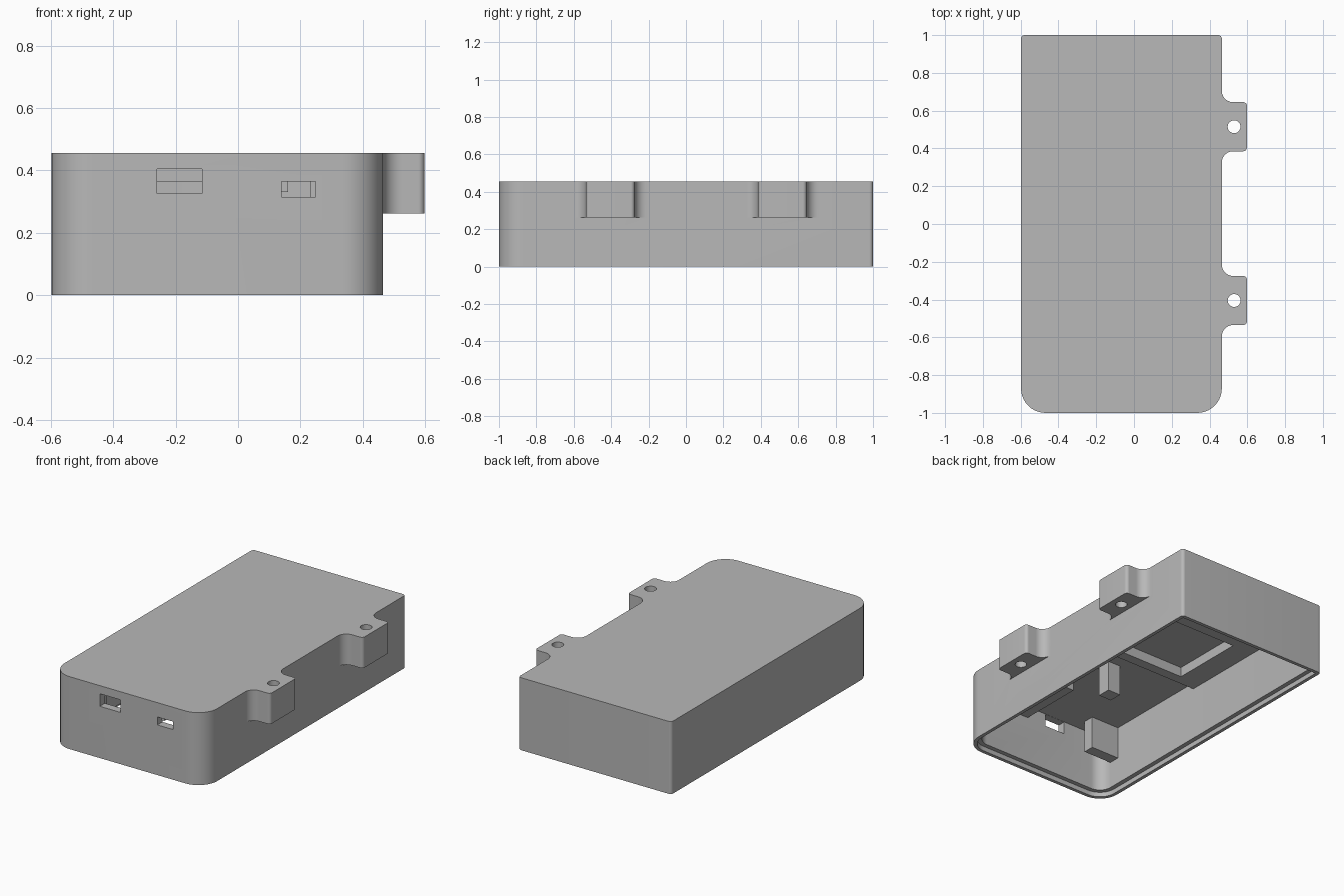
import bpy, bmesh, math
from mathutils import Vector

cube = bpy.data.objects.get("Cube")
if cube:
    bpy.data.objects.remove(cube, do_unlink=True)

# One plain plastic colour
grey = bpy.data.materials.new("grey plastic")
grey.use_nodes = True
colour = (0.48, 0.48, 0.48, 1)
grey.diffuse_color = colour
grey.node_tree.nodes["Principled BSDF"].inputs["Base Color"].default_value = colour

TOP, CEILING, TAB_BASE = 0.455, 0.405, 0.262
LEFT, RIGHT = -0.598, 0.465


def outline(corners, steps=10):
    """Round each (x, y, radius) corner of a polygon with an arc."""
    pts = []
    for i, (x, y, r) in enumerate(corners):
        p = Vector((x, y))
        if r == 0:
            pts.append(p)
            continue
        a = (Vector(corners[i - 1][:2]) - p).normalized()
        b = (Vector(corners[(i + 1) % len(corners)][:2]) - p).normalized()
        half = a.angle(b) / 2
        centre = p + (a + b).normalized() * (r / math.sin(half))
        start = p + a * (r / math.tan(half)) - centre
        end = p + b * (r / math.tan(half)) - centre
        sweep = math.pi - 2 * half
        for k in range(steps + 1):
            t = k / steps
            v = (start * math.sin((1 - t) * sweep) + end * math.sin(t * sweep)) / math.sin(sweep)
            pts.append(centre + v)
    return pts


def prism(name, pts, z0, z1):
    bm = bmesh.new()
    face = bm.faces.new([bm.verts.new((p[0], p[1], z0)) for p in pts])
    ext = bmesh.ops.extrude_face_region(bm, geom=[face])
    top = [v for v in ext["geom"] if isinstance(v, bmesh.types.BMVert)]
    bmesh.ops.translate(bm, verts=top, vec=(0, 0, z1 - z0))
    bmesh.ops.recalc_face_normals(bm, faces=bm.faces)
    mesh = bpy.data.meshes.new(name)
    bm.to_mesh(mesh)
    bm.free()
    mesh.materials.append(grey)
    ob = bpy.data.objects.new(name, mesh)
    bpy.context.collection.objects.link(ob)
    return ob


def block(name, x0, x1, y0, y1, z0, z1):
    return prism(name, [(x0, y0), (x1, y0), (x1, y1), (x0, y1)], z0, z1)


def combine(target, tool, operation, keep=False):
    bpy.context.view_layer.objects.active = target
    mod = target.modifiers.new(operation, "BOOLEAN")
    mod.operation, mod.solver, mod.object = operation, "EXACT", tool
    bpy.ops.object.modifier_apply(modifier=mod.name)
    tool.hide_render = True
    if not keep:
        bpy.data.objects.remove(tool, do_unlink=True)


def body_outline(inset):
    front, back = 0.13 - inset, max(0.02 - inset, 0.008)
    x0, x1, y = LEFT + inset, RIGHT - inset, 1 - inset
    return outline([(x0, -y, front), (x1, -y, front), (x1, y, back), (x0, y, back)])


# Outer shell
case = prism("case_shell", body_outline(0), 0, TOP)

# Two screw tabs, blended into the side wall
for yc in (0.515, -0.405):
    side = [(0.44, -0.2, 0), (RIGHT, -0.2, 0), (RIGHT, -0.13, 0.06), (0.598, -0.13, 0.02)]
    loop = side + [(x, -y, r) for x, y, r in reversed(side)]
    tab = prism("tab", outline([(x, y + yc, r) for x, y, r in loop]), TAB_BASE, TOP)
    combine(case, tab, "UNION")
    ring = [(0.53 + 0.034 * math.cos(a), yc + 0.034 * math.sin(a))
            for a in (math.tau * k / 32 for k in range(32))]
    combine(case, prism("screw_hole", ring, 0.2, 0.6), "DIFFERENCE")

# Open underside: main cavity and the stepped lip for a lid
combine(case, prism("cavity", body_outline(0.05), -0.1, CEILING), "DIFFERENCE")
combine(case, prism("lip", body_outline(0.022), -0.1, 0.03), "DIFFERENCE")

# Port openings in the front wall
combine(case, block("large_port", -0.26, -0.115, -1.1, -0.93, 0.325, 0.404), "DIFFERENCE")
combine(case, block("small_port", 0.14, 0.248, -1.1, -0.93, 0.315, 0.365), "DIFFERENCE")

# Thickened ceiling at the back with a shallow rectangular pocket
platform = block("ceiling_platform", LEFT + 0.04, RIGHT - 0.04, -0.11, 0.96, 0.365, 0.412)
pocket = block("pocket", -0.4, 0.27, -0.046, 0.43, 0.3, 0.427)
combine(platform, pocket, "DIFFERENCE", keep=True)
combine(case, pocket, "DIFFERENCE")

# Inner supports hanging from the ceiling
block("centre_post", -0.09, 0.0, -0.32, -0.235, 0.21, 0.41)
block("corner_bracket", -0.56, -0.35, -0.87, -0.80, 0.20, 0.41)
block("inner_rail", 0.02, 0.16, -0.96, -0.53, 0.33, 0.41)
block("outer_rail", 0.23, 0.37, -0.945, -0.53, 0.30, 0.41)

# Smooth rounded corners, sharp edges elsewhere
bpy.ops.object.select_all(action="DESELECT")
case.select_set(True)
bpy.context.view_layer.objects.active = case
bpy.ops.object.shade_smooth_by_angle(angle=math.radians(30))
